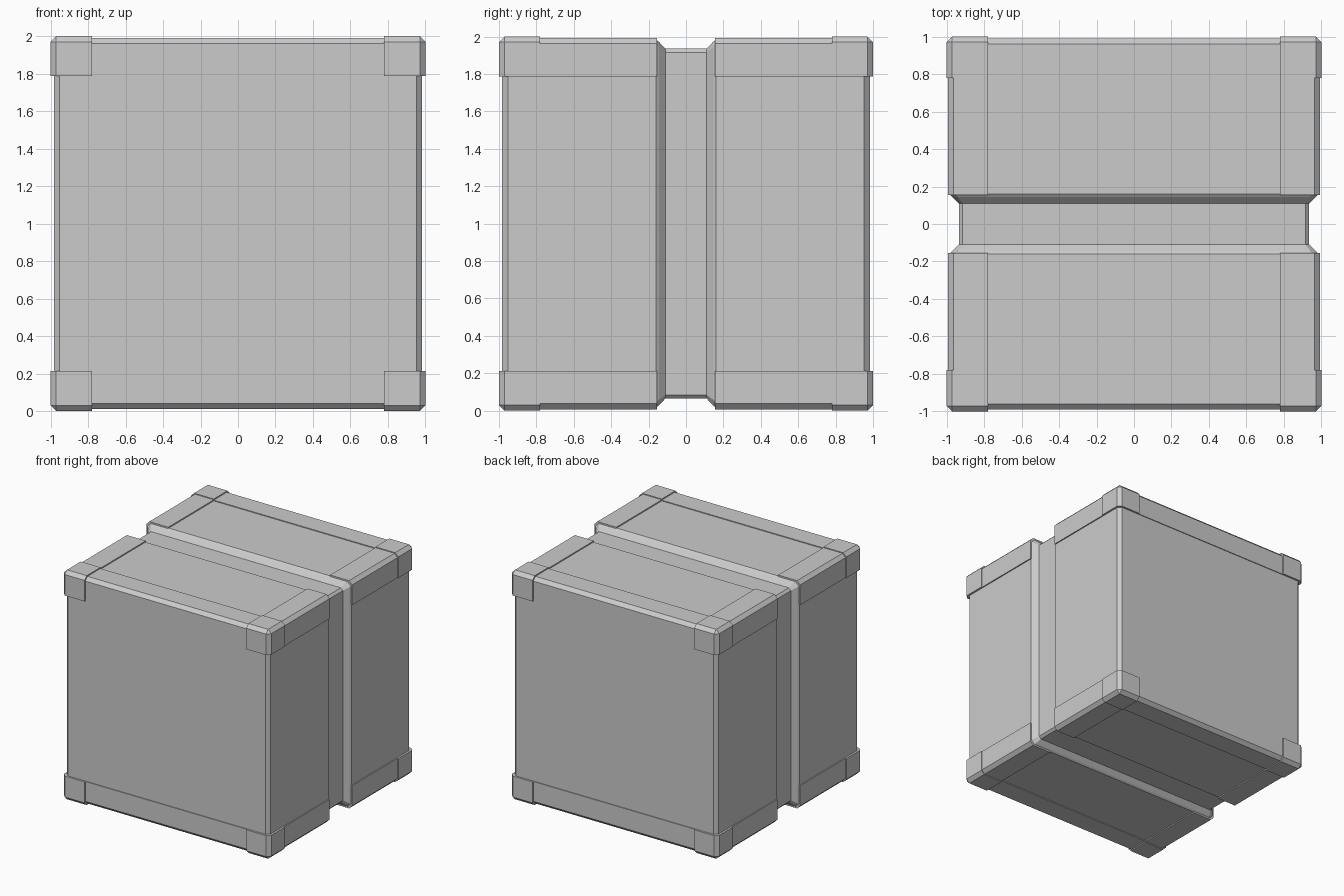
import bpy
import bmesh
from mathutils import Vector
from itertools import product

if "Cube" in bpy.data.objects:
    bpy.data.objects.remove(bpy.data.objects["Cube"])

CHAMFER = 0.03
CENTRE = Vector((0, 0, 1))


def finish(name, bm):
    bmesh.ops.recalc_face_normals(bm, faces=bm.faces[:])
    bmesh.ops.translate(bm, verts=bm.verts[:], vec=CENTRE)
    mesh = bpy.data.meshes.new(name)
    bm.to_mesh(mesh)
    bm.free()
    obj = bpy.data.objects.new(name, mesh)
    bpy.context.collection.objects.link(obj)
    return obj


def cut_block(name, half, cuts, signs):
    """Chamfered cube trimmed to one region, then flipped into place by signs.
    Each cut is (axis, position, +1 or -1 for the side kept)."""
    bm = bmesh.new()
    bmesh.ops.create_cube(bm, size=2 * half)
    bmesh.ops.bevel(bm, geom=bm.edges[:], offset=CHAMFER, segments=1,
                    affect='EDGES', profile=0.5)
    for axis, pos, keep in cuts:
        co, no = Vector(), Vector()
        co[axis], no[axis] = pos, -keep
        res = bmesh.ops.bisect_plane(
            bm, geom=bm.verts[:] + bm.edges[:] + bm.faces[:],
            plane_co=co, plane_no=no, clear_outer=True)
        rim = [g for g in res["geom_cut"] if isinstance(g, bmesh.types.BMEdge)]
        bmesh.ops.edgeloop_fill(bm, edges=rim)
    bmesh.ops.scale(bm, verts=bm.verts[:], vec=Vector(signs))
    return finish(name, bm)


def octagon(h, c):
    a = h - c
    return [(h, -a), (h, a), (a, h), (-a, h), (-h, a), (-h, -a), (-a, -h), (a, -h)]


# Channel running round the middle, with sloping lips
bm = bmesh.new()
profile = [(-0.16, 0.983, 0.03), (-0.145, 0.972, 0.03), (-0.11, 0.935, 0.02),
           (0.11, 0.935, 0.02), (0.145, 0.972, 0.03), (0.16, 0.983, 0.03)]
rings = [[bm.verts.new((x, y, z)) for x, z in octagon(h, c)] for y, h, c in profile]
for r0, r1 in zip(rings, rings[1:]):
    for i in range(8):
        j = (i + 1) % 8
        bm.faces.new((r0[i], r0[j], r1[j], r1[i]))
bm.faces.new(rings[0])
bm.faces.new(rings[-1])
finish("middle_channel", bm)

# Front and back body halves
for sy, side in ((-1, "front"), (1, "back")):
    cut_block(side + "_body", 0.983, [(1, 0.16, 1)], (1, sy, 1))

INNER, END, BAND = 0.78, 0.155, 0.787
for sy, sz in product((-1, 1), repeat=2):
    tag = ("front" if sy < 0 else "back") + ("_lower" if sz < 0 else "_upper")
    # Long edge strip between the corners
    cut_block(tag + "_edge_strip", 0.99,
              [(0, -INNER, 1), (0, INNER, -1), (1, INNER, 1), (2, BAND, 1)],
              (1, sy, sz))
    for sx in (-1, 1):
        part = tag + ("_left" if sx < 0 else "_right")
        # Corner guard
        cut_block(part + "_corner", 1.0,
                  [(0, INNER, 1), (1, INNER, 1), (2, BAND, 1)], (sx, sy, sz))
        # Side strip from corner to channel
        cut_block(part + "_side_strip", 0.993,
                  [(0, INNER, 1), (1, END, 1), (1, INNER, -1), (2, BAND, 1)],
                  (sx, sy, sz))
